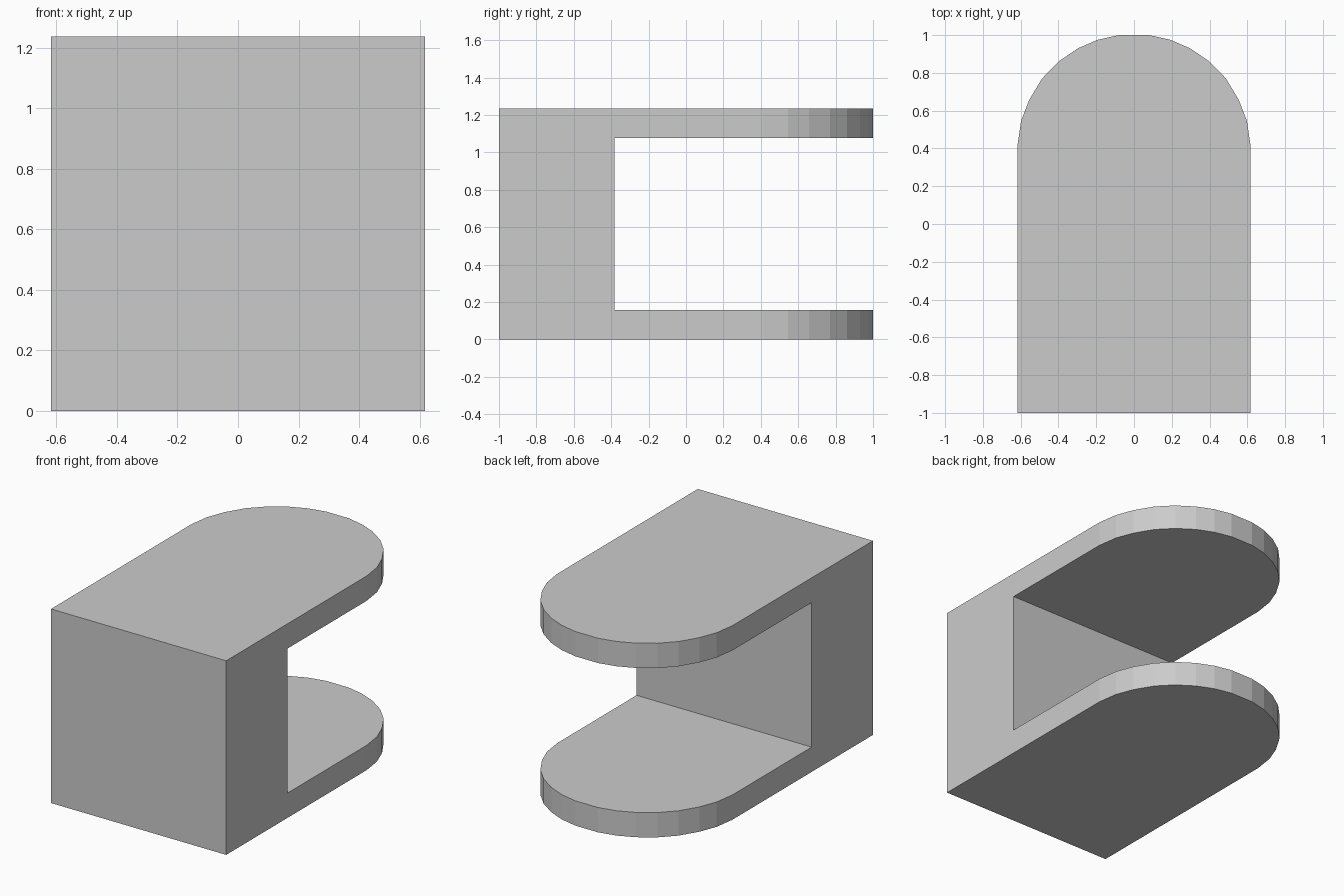
import bpy, bmesh

if "Cube" in bpy.data.objects:
    bpy.data.objects.remove(bpy.data.objects["Cube"])

HALF_W, HEIGHT, PLATE = 0.617, 1.236, 0.158
SPINE_BACK = -0.383


def prism(name, outline, z0, z1):
    """Extrude a flat outline upward into a closed solid."""
    bm = bmesh.new()
    face = bm.faces.new([bm.verts.new((x, y, z0)) for x, y in outline])
    res = bmesh.ops.extrude_face_region(bm, geom=[face])
    verts = [g for g in res["geom"] if isinstance(g, bmesh.types.BMVert)]
    bmesh.ops.translate(bm, vec=(0, 0, z1 - z0), verts=verts)
    bmesh.ops.recalc_face_normals(bm, faces=bm.faces)
    mesh = bpy.data.meshes.new(name)
    bm.to_mesh(mesh)
    bm.free()
    obj = bpy.data.objects.new(name, mesh)
    bpy.context.collection.objects.link(obj)
    return obj


# Rounded-end outline: right half, mirrored to the left
right = [(HALF_W, -1), (HALF_W, 0.415), (0.598, 0.545), (0.555, 0.657),
         (0.487, 0.77), (0.4, 0.86), (0.297, 0.93), (0.193, 0.975), (0.08, 1)]
outline = right + [(-x, y) for x, y in reversed(right)]
bracket = prism("c_bracket", outline, 0, HEIGHT)

# Open slot between the two plates
slot = [(-1, SPINE_BACK), (1, SPINE_BACK), (1, 1.5), (-1, 1.5)]
cutter = prism("slot_cutter", slot, PLATE, HEIGHT - PLATE)
cutter.hide_render = True

mod = bracket.modifiers.new("slot", "BOOLEAN")
mod.operation = "DIFFERENCE"
mod.solver = "EXACT"
mod.object = cutter
bpy.context.view_layer.objects.active = bracket
bracket.select_set(True)
bpy.ops.object.modifier_apply(modifier=mod.name)
bpy.data.objects.remove(cutter)
